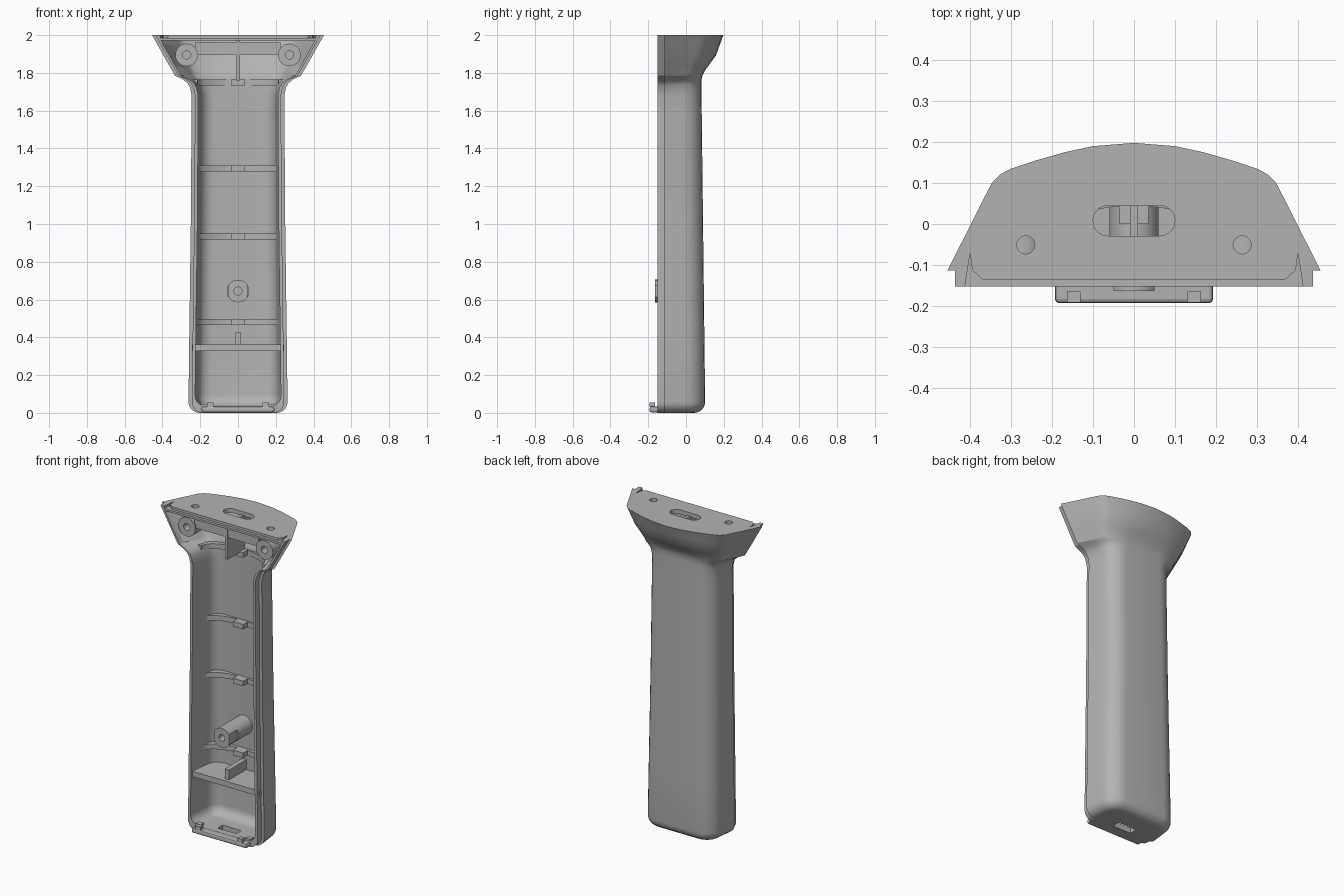
import bpy, bmesh, math
from mathutils import Matrix, Vector

if "Cube" in bpy.data.objects:
    bpy.data.objects.remove(bpy.data.objects["Cube"], do_unlink=True)

grey = bpy.data.materials.new("plastic grey")
grey.use_nodes = True
grey.diffuse_color = (0.45, 0.45, 0.45, 1)
grey.node_tree.nodes["Principled BSDF"].inputs["Base Color"].default_value = (0.45, 0.45, 0.45, 1)

RIM, LIP, WALL, FILLET = -0.113, -0.152, 0.035, 0.06
# Half outline of the flared head, from the rim round to the back centre
HEAD = [(.455, RIM), (.36, .075), (.347, .1), (.325, .122), (.30, .135),
        (.24, .155), (.17, .175), (.1, .19), (0, .198)]
# Height -> blend from grip to head, sideways and backwards
FLARE_X = [(1.68, 0), (1.72, .04), (1.745, .1), (1.765, .22), (1.785, .42), (1.85, .6), (2, 1)]
FLARE_Y = [(1.76, 0), (1.79, .05), (1.82, .2), (1.89, .65), (2, 1)]
GRIP_W = [(0, .263), (.4, .258), (1, .25), (1.7, .245)]
GRIP_B = [(0, .102), (1.7, .082)]


def interp(table, z):
    if z <= table[0][0]:
        return table[0][1]
    for (a, va), (b, vb) in zip(table, table[1:]):
        if z <= b:
            return va + (vb - va) * (z - a) / (b - a)
    return table[-1][1]


def outline(z, inset):
    """Outline at height z, from the left rim round the back to the right rim."""
    w, b, r = interp(GRIP_W, z), interp(GRIP_B, z), .11
    grip = [(w, RIM)]
    for i in range(7):
        a = math.pi / 2 * i / 6
        grip.append((w - .012 - r + r * math.cos(a), b - r + r * math.sin(a)))
    grip.append((0, b))
    kx, ky = interp(FLARE_X, z), interp(FLARE_Y, z)
    half = [Vector((g[0] + (h[0] - g[0]) * kx, g[1] + (h[1] - g[1]) * ky))
            for g, h in zip(grip, HEAD)]
    pts = half + [Vector((-p.x, p.y)) for p in reversed(half[:-1])]
    out = []
    for i, p in enumerate(pts):
        t = pts[min(i + 1, len(pts) - 1)] - pts[max(i - 1, 0)]
        q = p + Vector((-t.y, t.x)).normalized() * inset
        if i in (0, len(pts) - 1):
            q.y = RIM
        out.append((q.x, q.y))
    return out


def finish(bm, name, smooth=False):
    bmesh.ops.recalc_face_normals(bm, faces=bm.faces)
    me = bpy.data.meshes.new(name)
    bm.to_mesh(me)
    bm.free()
    me.materials.append(grey)
    ob = bpy.data.objects.new(name, me)
    bpy.context.collection.objects.link(ob)
    return ob


def loft(name, bottom, top, inset, stepped=False):
    """Solid through the outlines, rounded at the bottom."""
    zs = [bottom + FILLET * (1 - math.cos(math.pi / 2 * i / 6)) for i in range(7)]
    zs += [.4, .7, 1, 1.35, 1.6, 1.68, 1.7, 1.72, 1.735, 1.745, 1.755, 1.765, 1.775, 1.785,
           1.8, 1.82, 1.85, 1.89, 1.94, top]
    bm, rows = bmesh.new(), []
    for z in zs:
        d = max(0, FILLET - (z - bottom))
        pts = outline(z, inset + FILLET - math.sqrt(FILLET ** 2 - d ** 2))
        x = pts[0][0]
        if stepped:
            ends = [(x - .018, LIP), (x - .018, RIM)]
        else:
            ends = [(x, -.3)]
        pts = ends + pts + [(-a, b) for a, b in reversed(ends)]
        rows.append([bm.verts.new((a, b, z)) for a, b in pts])
    n = len(rows[0])
    for lo, hi in zip(rows, rows[1:]):
        for i in range(n):
            j = (i + 1) % n
            bm.faces.new((lo[i], lo[j], hi[j], hi[i]))
    bm.faces.new(rows[0])
    bm.faces.new(rows[-1])
    return finish(bm, name)


def prism(name, pts, z0, z1):
    bm = bmesh.new()
    f = bm.faces.new([bm.verts.new((x, y, z0)) for x, y in pts])
    ext = bmesh.ops.extrude_face_region(bm, geom=[f])["geom"]
    bmesh.ops.translate(bm, verts=[v for v in ext if isinstance(v, bmesh.types.BMVert)],
                        vec=(0, 0, z1 - z0))
    return finish(bm, name)


def box(name, x0, x1, y0, y1, z0, z1):
    return prism(name, [(x0, y0), (x1, y0), (x1, y1), (x0, y1)], z0, z1)


def circle(x, y, r, n=24):
    return [(x + r * math.cos(2 * math.pi * i / n), y + r * math.sin(2 * math.pi * i / n))
            for i in range(n)]


def rod(name, x, z, r, y0, y1):
    """Cylinder lying along y."""
    ob = prism(name, circle(0, 0, r), 0, y1 - y0)
    ob.data.transform(Matrix.Translation((x, y0, z)) @ Matrix.Rotation(-math.pi / 2, 4, 'X'))
    return ob


def combine(ob, other, op='DIFFERENCE', keep=False):
    mod = ob.modifiers.new("cut", 'BOOLEAN')
    mod.operation, mod.solver, mod.object = op, 'EXACT', other
    bpy.context.view_layer.objects.active = ob
    bpy.ops.object.modifier_apply(modifier=mod.name)
    if not keep:
        bpy.data.objects.remove(other, do_unlink=True)


def smooth(ob, angle=25):
    bpy.ops.object.select_all(action='DESELECT')
    ob.select_set(True)
    bpy.context.view_layer.objects.active = ob
    bpy.ops.object.shade_smooth_by_angle(angle=math.radians(angle))


# Hollow half shell with a stepped lip
shell = loft("handle_shell", 0, 2, 0, stepped=True)
combine(shell, loft("cavity_cutter", .035, 1.972, WALL))
# Recess along the front edge of the top plate
combine(shell, prism("edge_cutter", [(-.42, -.2), (.42, -.2), (.4, -.07), (.395, -.112), (.37, -.135),
                                     (-.37, -.135), (-.395, -.112), (-.4, -.07)], 1.985, 2.1))
# Slot and screw holes in the top plate
arc = [math.pi * i / 10 - math.pi / 2 for i in range(11)]
slot = [(.063 + .037 * math.cos(a), .008 + .037 * math.sin(a)) for a in arc]
slot += [(-x, y) for x, y in reversed(slot)]
combine(shell, prism("slot_cutter", slot, 1.9, 2.1))
for s in (-1, 1):
    combine(shell, prism("hole_cutter", circle(s * .264, -.051, .022), 1.9, 2.1))
# Window in the floor
combine(shell, box("window_cutter", -.065, .065, -.11, -.06, -.1, .1))
smooth(shell)

# Inner parts are trimmed to sit inside the wall
envelope = loft("envelope", .015, 1.99, .015)


def fitted(ob):
    combine(ob, envelope, 'INTERSECT', keep=True)
    smooth(ob)


# Crescent ribs with a centre tab
for k, z in enumerate((.48, .935, 1.295, 1.75)):
    inner = [(.215 * math.cos(a), -.06 + .105 * math.sin(a))
             for a in [math.radians(80 * i / 10) for i in range(11)]]
    half = [(.3, .2), (.3, -.06)] + inner + [(.036, .043), (.036, .0)]
    fitted(prism(f"rib_{k + 1}", half + [(-x, y) for x, y in reversed(half)], z - .016, z + .016))

# Lower partition and its fin
fitted(box("partition", -.3, .3, -.135, .2, .328, .362))
fitted(box("partition_fin", -.015, .015, -.11, .2, .35, .425))

# Screw post in the grip
post = rod("grip_post", 0, .645, .06, -.163, .15)
combine(post, rod("post_hole_cutter", 0, .645, .021, -.3, -.05))
for s in (-1, 1):
    combine(post, box("flat_cutter", s * .05, s * .1, -.2, -.08, .5, .8))
fitted(post)

# Head bosses, cross bar and fin
for side, s in (("left", 1), ("right", -1)):
    boss = rod(f"{side}_head_boss", s * .272, 1.895, .06, -.125, .2)
    combine(boss, rod("boss_hole_cutter", s * .272, 1.895, .022, -.3, 0))
    fitted(boss)
fitted(box("head_cross_bar", -.225, .225, -.115, -.085, 1.898, 1.962))
fitted(box("head_fin", -.01, .01, -.118, .2, 1.76, 1.98))

# Tongue at the foot with its catches
tongue = box("foot_tongue", -.193, .193, -.193, -.14, .003, .034)
bev = tongue.modifiers.new("round", 'BEVEL')
bev.width, bev.segments = .01, 2
for side, s in (("left", 1), ("right", -1)):
    a, b = sorted((s * .13, s * .163))
    box(f"{side}_foot_catch", a, b, -.192, -.165, .03, .056)
    a, b = sorted((s * .155, s * .193))
    box(f"{side}_foot_stop", a, b, -.15, -.12, .03, .048)

bpy.data.objects.remove(envelope, do_unlink=True)
